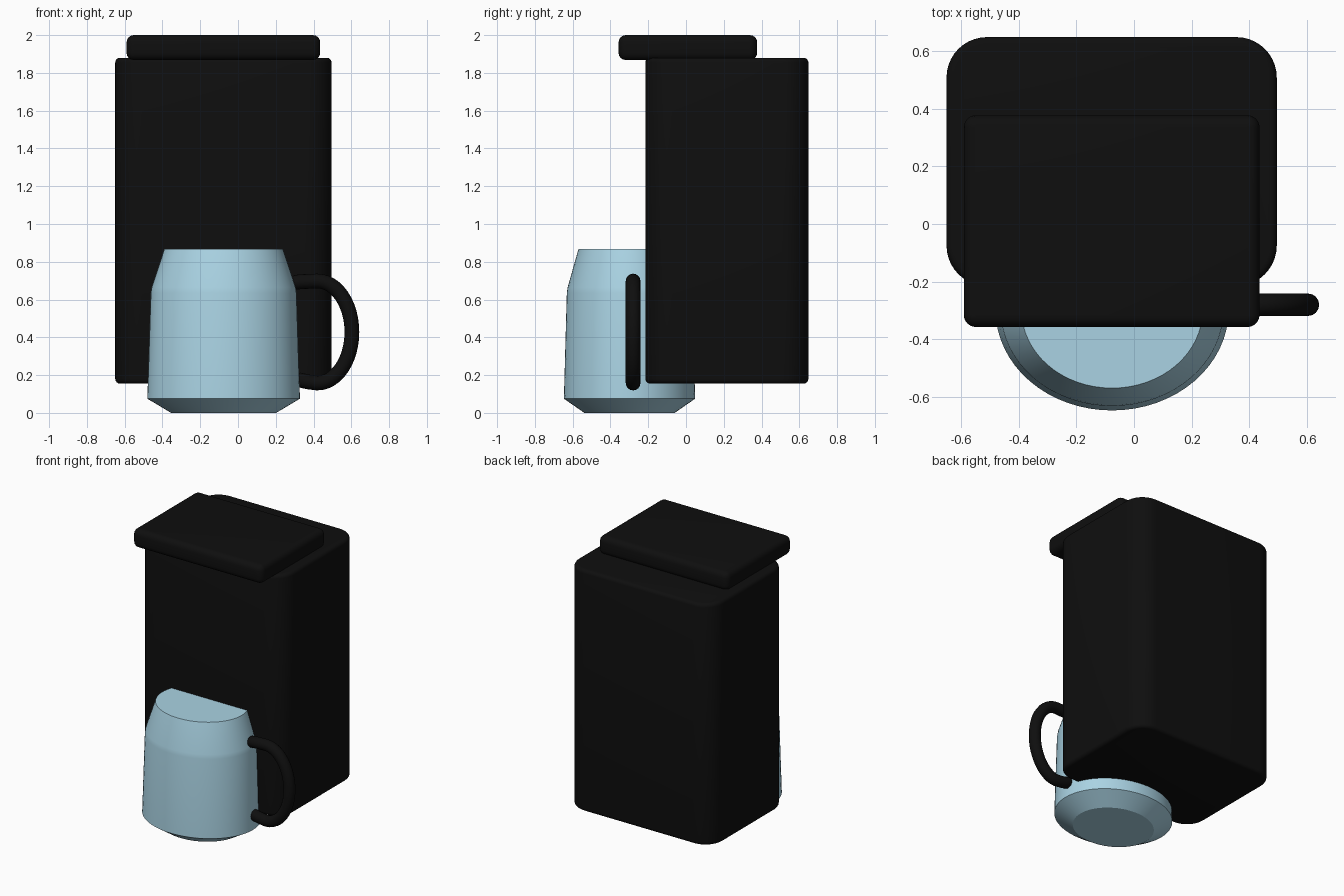
import bpy, bmesh, math

if "Cube" in bpy.data.objects:
    bpy.data.objects.remove(bpy.data.objects["Cube"])


def material(name, rgb):
    m = bpy.data.materials.new(name)
    m.use_nodes = True
    m.diffuse_color = (*rgb, 1)
    m.node_tree.nodes["Principled BSDF"].inputs["Base Color"].default_value = (*rgb, 1)
    return m


black = material("black plastic", (0.0045, 0.0045, 0.0045))
blue = material("pale blue glass", (0.40, 0.65, 0.77))


def finish(bm, name, mat, angle=30):
    bmesh.ops.recalc_face_normals(bm, faces=bm.faces)
    me = bpy.data.meshes.new(name)
    bm.to_mesh(me)
    bm.free()
    ob = bpy.data.objects.new(name, me)
    bpy.context.collection.objects.link(ob)
    me.materials.append(mat)
    bpy.ops.object.select_all(action='DESELECT')
    ob.select_set(True)
    bpy.context.view_layer.objects.active = ob
    bpy.ops.object.shade_smooth_by_angle(angle=math.radians(angle))
    return ob


def rounded_box(name, lo, hi, corner, rim):
    """Box with upright corners rounded by 'corner', top and bottom rims by 'rim'."""
    bm = bmesh.new()
    bmesh.ops.create_cube(bm, size=1)
    for v in bm.verts:
        v.co = [(a + b) / 2 + c * (b - a) for a, b, c in zip(lo, hi, v.co)]
    upright = [e for e in bm.edges if abs(e.verts[0].co.z - e.verts[1].co.z) > 0.01]
    bmesh.ops.bevel(bm, geom=upright, offset=corner, segments=10, profile=0.5, affect='EDGES')
    bm.normal_update()
    rims = [e for e in bm.edges if abs(e.verts[0].co.z - e.verts[1].co.z) < 1e-4
            and any(abs(f.normal.z) > 0.9 for f in e.link_faces)]
    bmesh.ops.bevel(bm, geom=rims, offset=rim, segments=4, profile=0.5, affect='EDGES')
    return finish(bm, name, black, 40)


# Main housing and the overhanging lid
rounded_box("housing", (-0.65, -0.215, 0.155), (0.495, 0.648, 1.88), 0.14, 0.025)
rounded_box("lid", (-0.59, -0.357, 1.868), (0.435, 0.377, 2.0), 0.042, 0.038)

# Oval jug: a closed stack of rings
SEG = 64
bm = bmesh.new()
rings = []
for r, z in [(0.278, 0), (0.404, 0.075), (0.386, 0.635), (0.381, 0.665), (0.314, 0.868)]:
    rings.append([bm.verts.new((-0.076 + r * math.cos(2 * math.pi * i / SEG),
                                -0.299 + 0.86 * r * math.sin(2 * math.pi * i / SEG), z))
                  for i in range(SEG)])
for a, b in zip(rings, rings[1:]):
    for i in range(SEG):
        j = (i + 1) % SEG
        bm.faces.new((a[i], a[j], b[j], b[i]))
bm.faces.new(rings[0])
bm.faces.new(rings[-1])
finish(bm, "jug", blue)

# Handle: half-oval tube in the x-z plane with short ends reaching the jug
HY, HZ, R = -0.28, 0.428, 0.039
path = [(0.29, HZ + 0.262), (0.34, HZ + 0.267)]
for k in range(25):
    a = math.pi / 2 - math.pi * k / 24
    path.append((0.42 + 0.183 * math.cos(a), HZ + 0.27 * math.sin(a)))
path += [(0.37, HZ - 0.264), (0.31, HZ - 0.25)]
bm = bmesh.new()
N = 16
tube = []
for k, (x, z) in enumerate(path):
    x0, z0 = path[max(k - 1, 0)]
    x1, z1 = path[min(k + 1, len(path) - 1)]
    length = math.hypot(x1 - x0, z1 - z0)
    nx, nz = -(z1 - z0) / length, (x1 - x0) / length
    tube.append([bm.verts.new((x + nx * R * math.cos(t), HY + R * math.sin(t), z + nz * R * math.cos(t)))
                 for t in (2 * math.pi * i / N for i in range(N))])
for a, b in zip(tube, tube[1:]):
    for i in range(N):
        j = (i + 1) % N
        bm.faces.new((a[i], a[j], b[j], b[i]))
caps = [bm.faces.new(tube[0]), bm.faces.new(tube[-1])]
bmesh.ops.bevel(bm, geom=[e for f in caps for e in f.edges], offset=0.015, segments=3,
                profile=0.5, affect='EDGES')
finish(bm, "jug_handle", black, 50)
